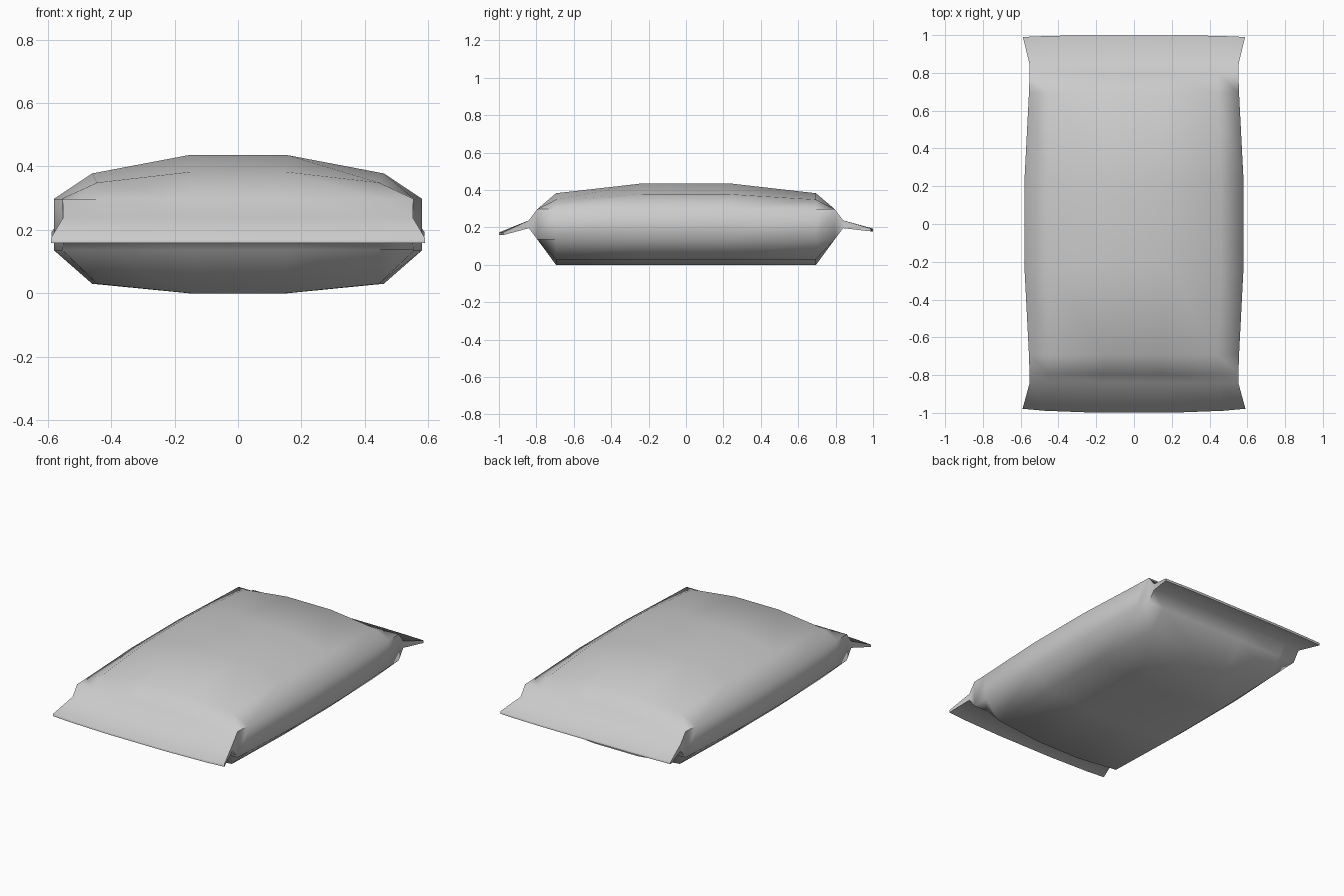
import bpy, bmesh, math

if "Cube" in bpy.data.objects:
    bpy.data.objects.remove(bpy.data.objects["Cube"])

def ring(xs, xm, xi, zb, zbm, zs0, zs1, ztm, zt):
    """Twelve-sided section: side, shoulder and middle half widths with their heights."""
    right = [(xi, zb), (xm, zbm), (xs, zs0), (xs, zs1), (xm, ztm), (xi, zt)]
    return right + [(-x, z) for x, z in reversed(right)]

def flat(xs, xi, z0, z1):
    """Flattened section, used where the bag is pinched."""
    return ring(xs, xs * 0.8, xi, z0, z0, z0, z1, z1, z1)

# sections from front seal to back seal: y, corner pull-in, profile
belly = ring(0.58, 0.46, 0.155, 0, 0.03, 0.135, 0.298, 0.378, 0.436)
end = ring(0.556, 0.445, 0.15, 0, 0.03, 0.135, 0.298, 0.349, 0.383)
shoulder = flat(0.553, 0.15, 0.136, 0.298)
neck = flat(0.552, 0.16, 0.196, 0.238)
sections = [
    (-1.0, 0.022, flat(0.59, 0.2, 0.159, 0.174)),
    (-0.84, 0, neck), (-0.795, 0, shoulder), (-0.695, 0, end),
    (-0.23, 0, belly), (0.23, 0, belly),
    (0.695, 0, end), (0.795, 0, shoulder), (0.84, 0, neck),
    (1.0, -0.01, flat(0.588, 0.3, 0.179, 0.194)),
]

# bag body with sealed flaps at both ends
bm = bmesh.new()
rings = []
for y, pull, pts in sections:
    wide = max(x for x, z in pts)
    rings.append([bm.verts.new((x, y + pull * (abs(x) / wide) ** 3, z)) for x, z in pts])
for a, b in zip(rings, rings[1:]):
    for i in range(12):
        j = (i + 1) % 12
        bm.faces.new((a[i], a[j], b[j], b[i]))

# seal edges closed by strips between lower and upper skin
for r in (rings[0], rings[-1]):
    low = [r[9], r[10], r[11], r[0], r[1], r[2]]
    top = [r[8], r[7], r[6], r[5], r[4], r[3]]
    for i in range(5):
        bm.faces.new((low[i], low[i + 1], top[i + 1], top[i]))
bmesh.ops.recalc_face_normals(bm, faces=bm.faces)

mesh = bpy.data.meshes.new("filled_bag")
bm.to_mesh(mesh)
bm.free()
bag = bpy.data.objects.new("filled_bag", mesh)
bpy.context.collection.objects.link(bag)
bpy.context.view_layer.objects.active = bag
bag.select_set(True)
bpy.ops.object.shade_smooth_by_angle(angle=math.radians(75))
